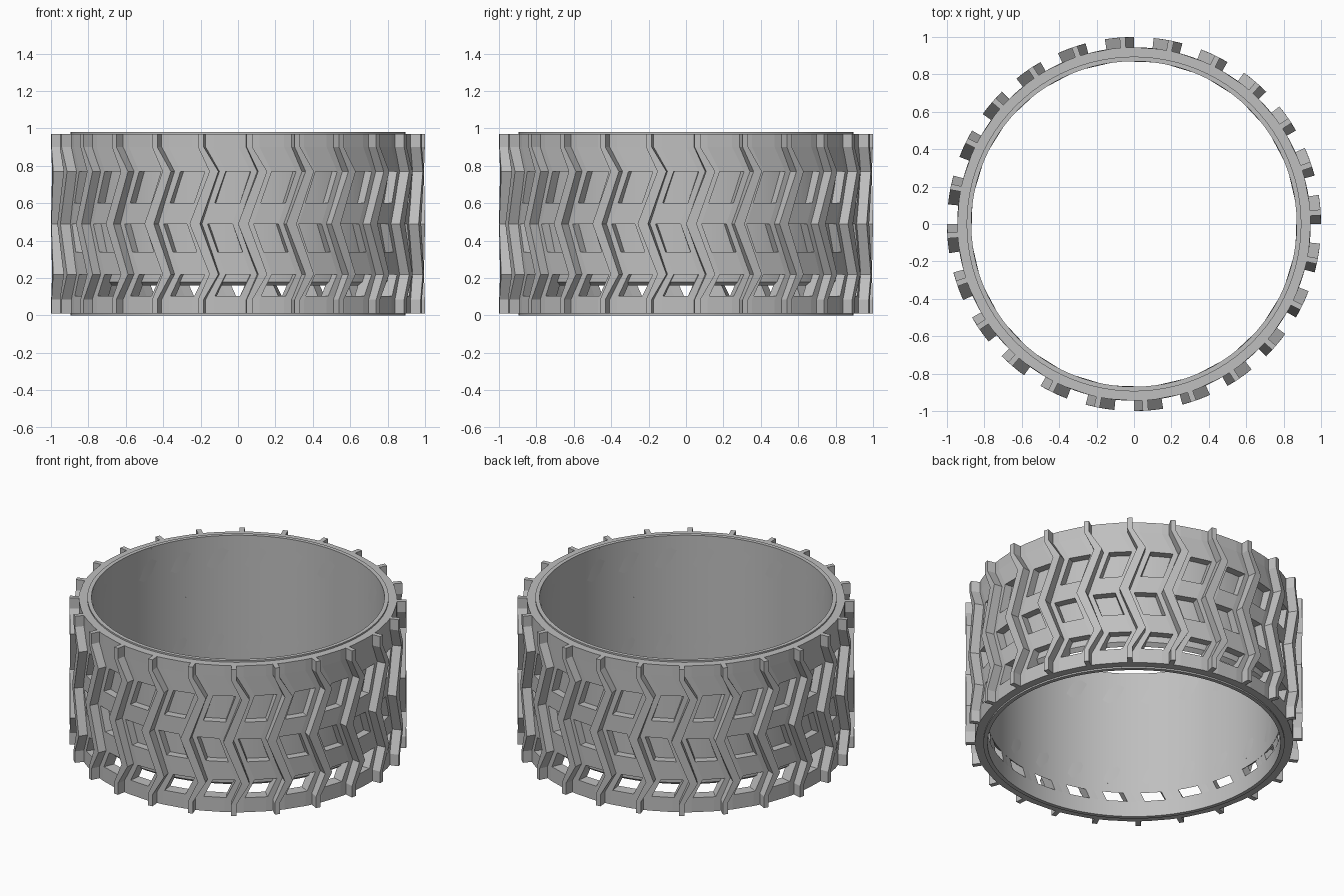
import bpy
import bmesh
import math

cube = bpy.data.objects.get("Cube")
if cube:
    bpy.data.objects.remove(cube)

COUNT = 24
STEP = 2 * math.pi / COUNT
PITCH_R = 0.97                    # radius at which tangential offsets are measured
PHASE = 0.06 / PITCH_R - math.pi / 2

grey = bpy.data.materials.new("rubber_grey")
grey.use_nodes = True
grey.diffuse_color = (0.52, 0.52, 0.52, 1)
grey.node_tree.nodes["Principled BSDF"].inputs["Base Color"].default_value = (0.52, 0.52, 0.52, 1)


def polar(radius, offset, z, k):
    a = PHASE + k * STEP + offset / PITCH_R
    return (radius * math.cos(a), radius * math.sin(a), z)


def finish(bm, name):
    bmesh.ops.recalc_face_normals(bm, faces=bm.faces)
    mesh = bpy.data.meshes.new(name)
    bm.to_mesh(mesh)
    bm.free()
    mesh.materials.append(grey)
    obj = bpy.data.objects.new(name, mesh)
    bpy.context.collection.objects.link(obj)
    return obj


def lathe(name, profile, steps=96):
    bm = bmesh.new()
    rings = [[bm.verts.new((r * math.cos(2 * math.pi * i / steps),
                            r * math.sin(2 * math.pi * i / steps), z))
              for r, z in profile] for i in range(steps)]
    n = len(profile)
    for i in range(steps):
        a, b = rings[i], rings[(i + 1) % steps]
        for j in range(n):
            bm.faces.new((a[j], b[j], b[(j + 1) % n], a[(j + 1) % n]))
    obj = finish(bm, name)
    bpy.ops.object.select_all(action='DESELECT')
    obj.select_set(True)
    bpy.context.view_layer.objects.active = obj
    bpy.ops.object.shade_smooth_by_angle(angle=math.radians(30))


# Inner lining: a tall sleeve and a low rim with an open slot between them
lathe("inner_sleeve", [(0.87, 0.16), (0.895, 0.18), (0.895, 0.98), (0.87, 0.98)])
lathe("lower_rim", [(0.87, 0), (0.895, 0), (0.895, 0.1), (0.87, 0.1)])

# Zigzag edges of a tread bar: height, left offset, right offset
ZIGZAG = [(0.01, -0.015, 0.015), (0.085, -0.015, 0.015), (0.22, 0.045, 0.092),
          (0.49, -0.06, -0.005), (0.77, 0.045, 0.092), (0.90, -0.015, 0.015),
          (0.97, -0.015, 0.015)]


def centre(z):
    for (z0, l0, r0), (z1, l1, r1) in zip(ZIGZAG, ZIGZAG[1:]):
        if z <= z1:
            t = (z - z0) / (z1 - z0)
            return ((l0 + r0) * (1 - t) + (l1 + r1) * t) / 2
    return 0.0


# Tread band: zigzag panels with three rows of slanted windows
ROWS = [0.01, 0.085, 0.105, 0.22, 0.34, 0.49, 0.60, 0.77, 0.90, 0.97]
WINDOW_ROWS = (2, 4, 6)
COLUMNS = (0.0, 0.058, 0.196)
bm = bmesh.new()


def shell(radius):
    return [[bm.verts.new(polar(radius, centre(z) + c, z, k))
             for k in range(COUNT) for c in COLUMNS] for z in ROWS]


outer, inner = shell(0.945), shell(0.872)
total = COUNT * len(COLUMNS)


def solid(row, col):
    inside = 0 <= row < len(ROWS) - 1
    return inside and not (row in WINDOW_ROWS and col % len(COLUMNS) == 1)


for i in range(len(ROWS) - 1):
    for j in range(total):
        if not solid(i, j):
            continue
        n = (j + 1) % total
        corners = [(i, j), (i, n), (i + 1, n), (i + 1, j)]
        bm.faces.new([outer[a][b] for a, b in corners])
        bm.faces.new([inner[a][b] for a, b in reversed(corners)])
        # Walls along open edges
        neighbours = [(i - 1, j), (i, n), (i + 1, j), (i, (j - 1) % total)]
        for e, cell in enumerate(neighbours):
            if not solid(*cell):
                (a, b), (c, d) = corners[e], corners[(e + 1) % 4]
                bm.faces.new((outer[a][b], inner[a][b], inner[c][d], outer[c][d]))
finish(bm, "tread_band")

# Raised zigzag tread bars
bm = bmesh.new()
for k in range(COUNT):
    loops = [[bm.verts.new(polar(r, o, z, k))
              for r, o in ((0.93, left), (1.0, left), (1.0, right), (0.93, right))]
             for z, left, right in ZIGZAG]
    for a, b in zip(loops, loops[1:]):
        for j in range(4):
            n = (j + 1) % 4
            bm.faces.new((a[j], a[n], b[n], b[j]))
    bm.faces.new(loops[0])
    bm.faces.new(loops[-1])
finish(bm, "tread_bars")
